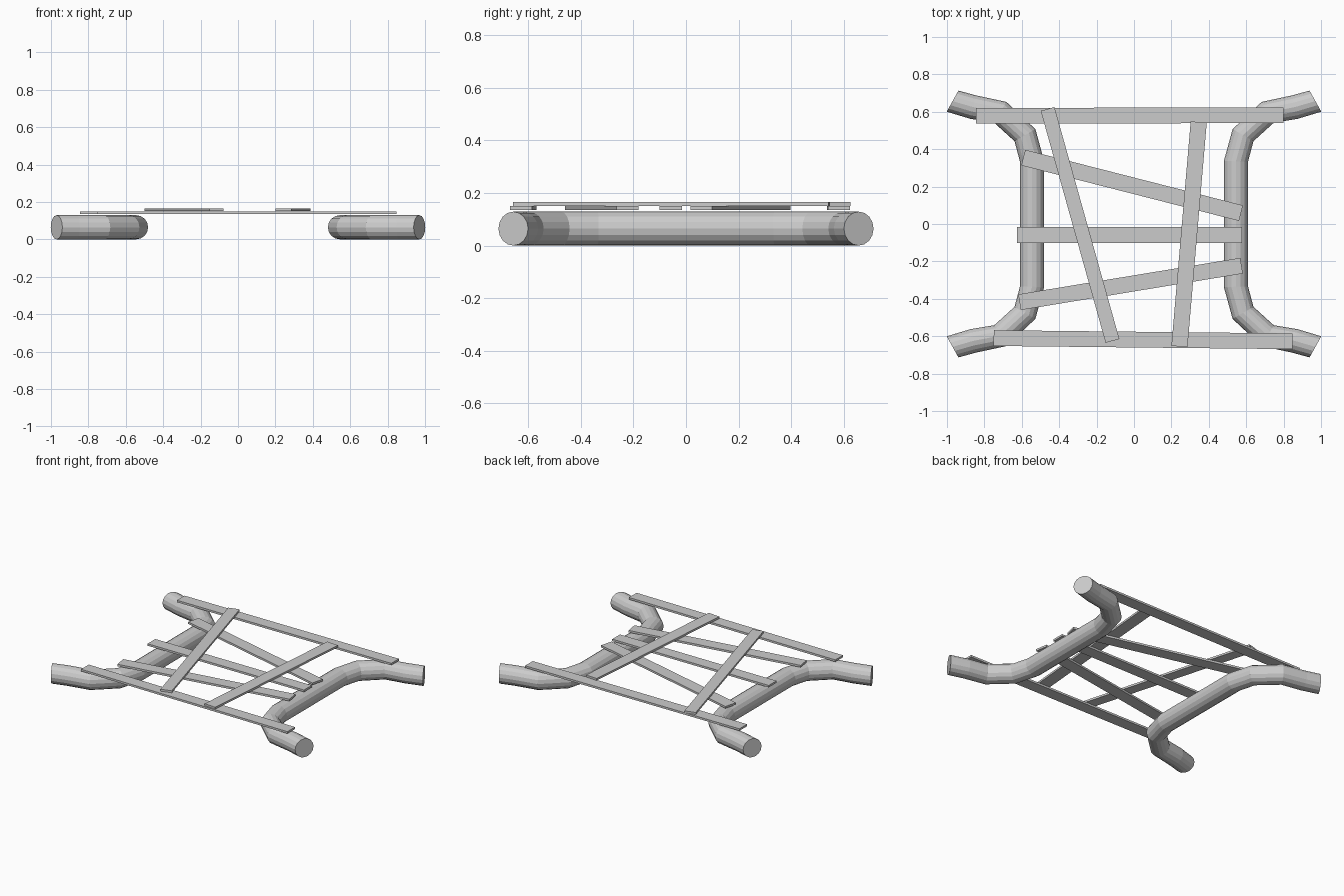
import bpy, bmesh, math
from mathutils import Vector

if "Cube" in bpy.data.objects:
    bpy.data.objects.remove(bpy.data.objects["Cube"])

R = 0.0645
SIDES = 16


def make_object(name, bm):
    bmesh.ops.recalc_face_normals(bm, faces=bm.faces[:])
    mesh = bpy.data.meshes.new(name)
    bm.to_mesh(mesh)
    bm.free()
    obj = bpy.data.objects.new(name, mesh)
    bpy.context.collection.objects.link(obj)
    return obj


def tube(name, rings):
    """Sweep a circle through (x, y, heading) stations lying flat."""
    bm = bmesh.new()
    loops = []
    for x, y, heading in rings:
        side = Vector((-math.sin(heading), math.cos(heading), 0))
        centre = Vector((x, y, R))
        loops.append([bm.verts.new(centre + R * (math.cos(a) * side + math.sin(a) * Vector((0, 0, 1))))
                      for a in (2 * math.pi * i / SIDES for i in range(SIDES))])
    for a, b in zip(loops, loops[1:]):
        for i in range(SIDES):
            j = (i + 1) % SIDES
            bm.faces.new((a[i], a[j], b[j], b[i]))
    bm.faces.new(loops[0])
    bm.faces.new(loops[-1])
    return make_object(name, bm)


def slat(name, p, q, width, z0, z1):
    """Thin flat board between two end midpoints."""
    p, q = Vector(p), Vector(q)
    d = (q - p).normalized()
    n = Vector((-d.y, d.x)) * width / 2
    bm = bmesh.new()
    base = [bm.verts.new((v.x, v.y, z0)) for v in (p - n, q - n, q + n, p + n)]
    face = bm.faces.new(base)
    top = bmesh.ops.extrude_face_region(bm, geom=[face])["geom"]
    bmesh.ops.translate(bm, vec=(0, 0, z1 - z0),
                        verts=[v for v in top if isinstance(v, bmesh.types.BMVert)])
    return make_object(name, bm)


# Curved side tubes: half path from the straight middle to the flared end
half = [(0.545, 0.335, 88), (0.583, 0.475, 60), (0.715, 0.597, 30),
        (0.86, 0.625, 13), (0.97, 0.657, 29)]
for name, s in (("left_tube", -1), ("right_tube", 1)):
    front = [(s * x, -y, math.radians(180 - h if s > 0 else h)) for x, y, h in reversed(half)]
    back = [(s * x, y, math.radians(h if s > 0 else 180 - h)) for x, y, h in half]
    tube(name, front + back)

# Lower layer of slats resting on the tubes
lower = [
    ("back_rail", (-0.845, 0.578), (0.80, 0.582), 0.084),
    ("front_rail", (-0.75, -0.61), (0.848, -0.627), 0.084),
    ("back_cross_slat", (-0.592, 0.355), (0.572, 0.058), 0.086),
    ("middle_cross_slat", (-0.625, -0.058), (0.578, -0.058), 0.085),
    ("front_cross_slat", (-0.612, -0.418), (0.575, -0.223), 0.085),
]
for name, p, q, w in lower:
    slat(name, p, q, w, 0.136, 0.150)

# Upper layer of slats laid across
slat("left_top_slat", (-0.462, 0.615), (-0.115, -0.625), 0.076, 0.151, 0.165)
slat("right_top_slat", (0.346, 0.545), (0.243, -0.655), 0.086, 0.151, 0.165)
